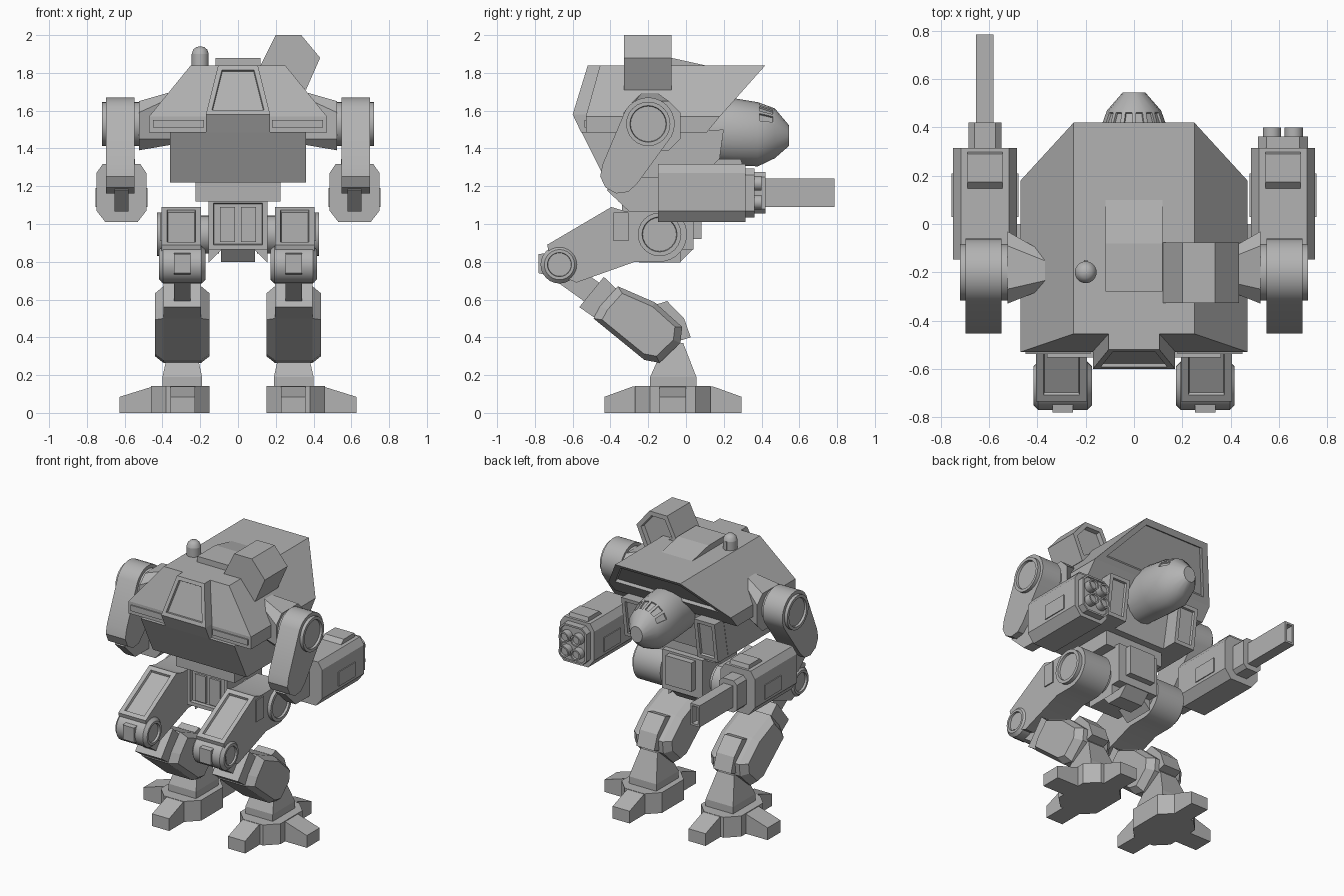
import bpy, bmesh, math
from mathutils import Vector

cube = bpy.data.objects.get("Cube")
if cube:
    bpy.data.objects.remove(cube, do_unlink=True)

grey = bpy.data.materials.new("plain grey")
grey.use_nodes = True
TONE = (0.45, 0.45, 0.45, 1)
grey.diffuse_color = TONE
grey.node_tree.nodes["Principled BSDF"].inputs["Base Color"].default_value = TONE


def loft(name, rings, smooth=False, test=None, thick=0.02, depth=0.015):
    """Skin a list of equal rings; faces passing test(normal, centre) get a recess."""
    bm = bmesh.new()
    rows = [[bm.verts.new(p) for p in ring] for ring in rings]
    n = len(rows[0])
    for a, b in zip(rows, rows[1:]):
        for i in range(n):
            j = (i + 1) % n
            bm.faces.new((a[i], a[j], b[j], b[i]))
    bm.faces.new(rows[0][::-1])
    bm.faces.new(rows[-1])
    bmesh.ops.recalc_face_normals(bm, faces=bm.faces)
    if test:
        bm.normal_update()
        chosen = [f for f in bm.faces if test(f.normal, f.calc_center_median())]
        if chosen:
            bmesh.ops.inset_individual(bm, faces=chosen, thickness=thick, use_even_offset=True)
            bmesh.ops.inset_individual(bm, faces=chosen, thickness=thick * 0.15, depth=-depth,
                                       use_even_offset=True)
    mesh = bpy.data.meshes.new(name)
    bm.to_mesh(mesh)
    bm.free()
    mesh.materials.append(grey)
    ob = bpy.data.objects.new(name, mesh)
    bpy.context.collection.objects.link(ob)
    if smooth:
        bpy.ops.object.select_all(action='DESELECT')
        ob.select_set(True)
        bpy.context.view_layer.objects.active = ob
        bpy.ops.object.shade_smooth_by_angle(angle=math.radians(32))
    return ob


def prism(name, pts, axis, a, b, cham=0, shrink=0.8, **kw):
    """Extrude a 2D outline along an axis from a to b, with optional chamfered ends."""
    a, b = sorted((a, b))
    cu = sum(p[0] for p in pts) / len(pts)
    cv = sum(p[1] for p in pts) / len(pts)
    steps = [(a, 1), (b, 1)]
    if cham:
        steps = [(a, shrink), (a + cham, 1), (b - cham, 1), (b, shrink)]

    def place(u, v, w):
        return {'x': (w, u, v), 'y': (u, w, v), 'z': (u, v, w)}[axis]
    return loft(name, [[place(cu + (u - cu) * k, cv + (v - cv) * k, w) for u, v in pts]
                       for w, k in steps], **kw)


def rect(u0, u1, v0, v1):
    return [(u0, v0), (u1, v0), (u1, v1), (u0, v1)]


def octagon(u, v, hu, hv, c):
    return [(u - hu + c, v - hv), (u + hu - c, v - hv), (u + hu, v - hv + c), (u + hu, v + hv - c),
            (u + hu - c, v + hv), (u - hu + c, v + hv), (u - hu, v + hv - c), (u - hu, v - hv + c)]


def arc(u, v, r, start, end, n):
    angles = [math.radians(start + (end - start) * i / n) for i in range(n + 1)]
    return [(u + r * math.cos(t), v + r * math.sin(t)) for t in angles]


def disc(name, u, v, r, axis, a, b, rim=0, **kw):
    test = (lambda n, c: abs(n['xyz'.index(axis)]) > 0.9) if rim else None
    return prism(name, arc(u, v, r, 0, 345, 23), axis, a, b, smooth=True, test=test, thick=rim, **kw)


def plan(x, y0, y1, z):
    return [(-x, y0, z), (x, y0, z), (x, y1, z), (-x, y1, z)]


# Torso
loft("hull", [plan(.47, -.53, .11, 1.485), plan(.47, -.53, .18, 1.57), plan(.25, -.455, .42, 1.84)],
     test=lambda n, c: n.y > .5 and c.z > 1.6, thick=.04, depth=.02)
loft("rear_panel", [plan(.17, -.555, -.4, 1.485), plan(.17, -.6, -.4, 1.58), plan(.105, -.52, -.4, 1.84)],
     test=lambda n, c: n.y < -.5 and c.z > 1.6, thick=.025)
prism("lower_torso", [(-.553, 1.487), (-.42, 1.22), (.05, 1.22), (.1, 1.487)], 'x', -.36, .36)
prism("waist", rect(-.36, .0, 1.12, 1.23), 'x', -.225, .225)
prism("roof_hatch", [(-.28, 1.83), (.1, 1.84), (-.08, 1.88), (-.28, 1.88)], 'x', -.118, .118)
disc("roof_sensor", -.2, -.2, .045, 'z', 1.82, 1.9)
loft("sensor_dome", [[(-.2 + p, -.2 + q, z) for p, q in arc(0, 0, r, 0, 345, 23)]
                     for z, r in ((1.9, .045), (1.922, .038), (1.935, .024), (1.94, .006))], smooth=True)
prism("sensor_fin", rect(-.2, -.15, 1.84, 1.9), 'x', -.207, -.193)

# Cockpit nose with recessed windows
sections = [(.0, 1.49, .16), (.24, 1.49, .178), (.38, 1.475, .17), (.47, 1.48, .132), (.545, 1.468, .055)]
loft("cockpit", [[(x * .85, y, z + zc) for x, z in arc(0, 0, r, 0, 337.5, 15)] for y, zc, r in sections],
     smooth=True, test=lambda n, c: .38 < c.y < .47 and .25 < n.z < .95, thick=.009, depth=.01)

# Roof launcher
pod = [(.12, 1.84), (.2, 2), (.335, 2), (.435, 1.88), (.36, 1.71), (.25, 1.78)]
prism("roof_launcher", pod, 'y', -.327, -.077, test=lambda n, c: n.y > .9, thick=.03, depth=.03)

# Pelvis with rear vents and front keel
prism("pelvis", rect(-.155, .155, .865, 1.135), 'y', -.34, .04,
      test=lambda n, c: n.y < -.9, thick=.025, depth=.02)
prism("pelvis_front_plate", rect(-.1, .1, .92, 1.12), 'y', .03, .083)
prism("pelvis_keel", [(-.2, .87), (.04, .87), (-.03, .8), (-.14, .8)], 'x', -.09, .09)

for s in (-1, 1):
    side = "left_" if s > 0 else "right_"

    def span(centre, half):
        return s * (centre - half), s * (centre + half)

    prism(side + "vent", rect(s * .015, s * .095, .905, 1.09), 'y', -.335, -.31)
    prism(side + "rear_slot", rect(s * .18, s * .45, 1.51, 1.55), 'y', -.538, -.52)
    prism(side + "cheek", [(-.1, 1.487), (-.1, 1.22), (.16, 1.22), (.2, 1.5)], 'x', s * .2, s * .358,
          test=lambda n, c: n.y > .9, thick=.025)
    prism(side + "pelvis_wedge", [(s * .155, .87), (s * .155, .795), (s * .08, .87)], 'y', -.25, -.03)

    # Shoulder and upper arm
    outer = octagon(-.18, 1.52, .15, .13, .06)
    inner = octagon(-.195, 1.56, .065, .14, .03)
    loft(side + "shoulder", [[(s * .35, y, z) for y, z in inner], [(s * .525, y, z) for y, z in outer]])
    disc(side + "shoulder_ring", -.2, 1.53, .117, 'x', s * .52, s * .72, rim=.02)
    prism(side + "upper_arm", arc(-.2, 1.53, .14, -29, 151, 14) + arc(-.35, 1.265, .105, 151, 331, 5),
          'x', s * .548, s * .698, smooth=True)
    prism(side + "elbow_link", [(-.42, 1.18), (-.3, 1.065), (-.13, 1.065), (-.13, 1.245), (-.3, 1.245)],
          'x', *span(.617, .037))

    # Forearm housing
    x = s * .617
    housing = [(x - .085, 1.01), (x + .085, 1.01), (x + .132, 1.07), (x + .132, 1.27),
               (x + .1, 1.317), (x - .1, 1.317), (x - .132, 1.27), (x - .132, 1.07)]
    prism(side + "forearm", housing, 'y', -.147, .315)
    prism(side + "forearm_hatch", [(.14, 1.31), (.175, 1.345), (.29, 1.345), (.3, 1.31)], 'x', *span(.617, .073))
    prism(side + "forearm_plate", rect(.03, .21, 1.09, 1.19), 'x', *span(.617, .138))

    # Thigh, hip and knee
    leg = .3
    thigh = [(-.58, .69), (-.27, .8)] + arc(-.14, .945, .145, -90, 60, 12) + \
            [(-.33, 1.07), (-.395, 1.09), (-.735, .89), (-.7, .74)]
    prism(side + "thigh", thigh, 'x', *span(leg, .105), smooth=True,
          test=lambda n, c: n.z > .7 and n.y < -.3 and c.y < -.5, thick=.03)
    prism(side + "thigh_plate", rect(-.385, -.305, .91, 1.06), 'x', s * .35, s * .413)
    disc(side + "hip_ring", -.14, .945, .115, 'x', s * .35, s * .43, rim=.022)
    disc(side + "hip_axle", -.14, .945, .1, 'x', s * .1, s * .25)
    disc(side + "knee", -.67, .785, .1, 'x', *span(.295, .122), cham=.02, rim=.016)
    prism(side + "knee_block", [(-.78, .84), (-.78, .74), (-.6, .69), (-.6, .87)], 'x', *span(.295, .043))
    prism(side + "knee_link", [(-.72, .72), (-.64, .82), (-.42, .66), (-.51, .57)], 'x', *span(.295, .043))

    # Shin
    prism(side + "calf", [(-.435, .72), (-.33, .62), (-.45, .48), (-.565, .56)], 'x', *span(.295, .1))
    shin = [(-.36, .67), (-.165, .585), (-.02, .455), (-.03, .37), (-.14, .265), (-.22, .28),
            (-.49, .5), (-.455, .565)]
    prism(side + "shin", shin, 'x', *span(.295, .145), cham=.045, shrink=.82)
    prism(side + "shin_guard", [(-.2, .56), (-.1, .592), (-.01, .5), (.025, .4), (-.04, .38)],
          'x', *span(.295, .068))

    # Ankle, foot and three toes
    def base(h, y0, y1, z):
        return [(s * .295 + p, q, z) for p, q in rect(-h, h, y0, y1)]
    loft(side + "ankle", [base(.105, -.19, .055, .13), base(.105, -.19, .055, .19),
                          base(.065, -.11, -.015, .37)])
    prism(side + "foot", octagon(s * .305, -.07, .155, .2, .08), 'z', 0, .142)
    for end, root, tip in (("front", .06, .295), ("rear", -.2, -.432)):
        prism(side + end + "_toe", [(root, 0), (tip, 0), (tip, .085), (root + (tip - root) * .35, .14),
                                    (root, .14)], 'x', *span(.292, .065))
    prism(side + "outer_toe", [(s * .4, 0), (s * .627, 0), (s * .627, .085), (s * .45, .14), (s * .4, .14)],
          'y', -.14, .0)

# Long gun on the right arm
prism("gun_collar", octagon(-.617, 1.165, .068, .11, .025), 'y', .3, .42)
prism("gun_barrel", rect(-.655, -.583, 1.09, 1.24), 'y', .4, .785,
      test=lambda n, c: n.y > .9, thick=.014, depth=.05)

# Four-tube launcher on the left arm
prism("tube_plate", octagon(.617, 1.165, .104, .13, .035), 'y', .3, .362,
      test=lambda n, c: n.y > .9, thick=.012, depth=.01)
for dx in (-.045, .045):
    for dz in (-.05, .05):
        disc("launch_tube", .617 + dx, 1.165 + dz, .038, 'y', .34, .4, rim=.01)
